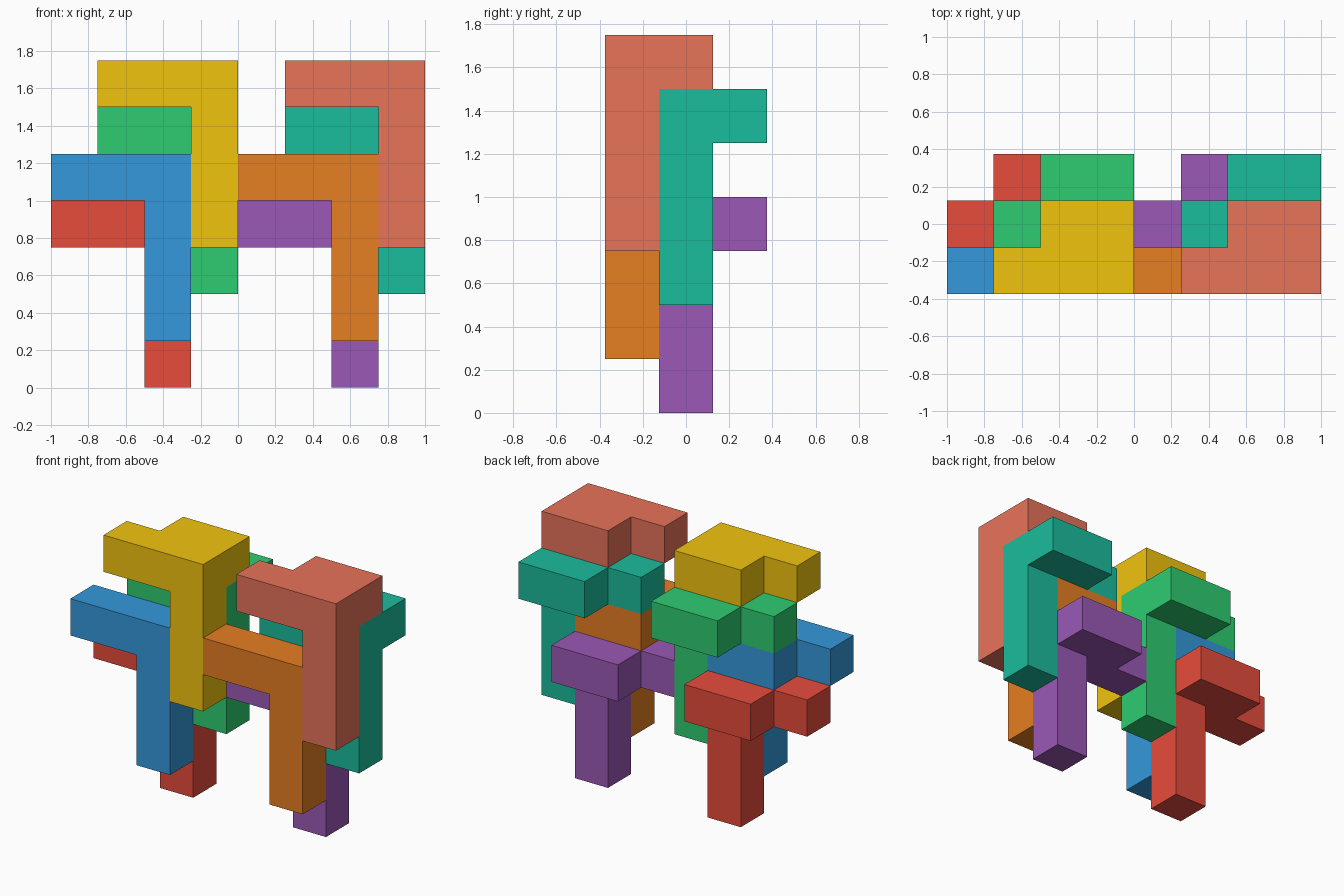
import bpy, bmesh, math
from mathutils import Vector

if "Cube" in bpy.data.objects:
    bpy.data.objects.remove(bpy.data.objects["Cube"])

U = 0.25  # edge of one cube cell

# Cells of one block: a three-cell arm, a long stem and a two-cell shelf behind
ARM = [(i, 0, 3) for i in range(3)]
STEM = [(2, 0, k) for k in range(3)]
SHELF = [(i, 1, 3) for i in (1, 2)]
CELLS = set(ARM + STEM + SHELF)


def block_mesh():
    """Outer skin of the cells, with coplanar faces merged."""
    bm = bmesh.new()
    for cell in CELLS:
        centre = Vector(cell) + Vector((0.5, 0.5, 0.5))
        for axis in range(3):
            for sign in (-1, 1):
                n = Vector((0, 0, 0))
                n[axis] = sign
                if tuple(int(c + d) for c, d in zip(cell, n)) in CELLS:
                    continue
                a = Vector((0, 0, 0))
                a[(axis + 1) % 3] = 0.5
                b = n.cross(a)
                mid = centre + n * 0.5
                corners = (mid - a - b, mid + a - b, mid + a + b, mid - a + b)
                bm.faces.new([bm.verts.new(p * U) for p in corners])
    bmesh.ops.remove_doubles(bm, verts=bm.verts[:], dist=0.001)
    bmesh.ops.dissolve_limit(bm, angle_limit=math.radians(1),
                             verts=bm.verts[:], edges=bm.edges[:])
    bmesh.ops.recalc_face_normals(bm, faces=bm.faces[:])
    mesh = bpy.data.meshes.new("block")
    bm.to_mesh(mesh)
    bm.free()
    return mesh


def linear(hex_code):
    vals = [int(hex_code[i:i + 2], 16) / 255 for i in (0, 2, 4)]
    return [v / 12.92 if v <= 0.04045 else ((v + 0.055) / 1.055) ** 2.4
            for v in vals] + [1.0]


# Position of each block in a cluster, with its left and right colours
BLOCKS = [
    ((0, 1, 0), ("red", "E74C3C"), ("purple", "9B59B6")),
    ((0, 0, 1), ("blue", "3498DB"), ("orange", "E67E22")),
    ((1, 1, 2), ("green", "2ECC71"), ("teal", "1ABC9C")),
    ((1, 0, 3), ("yellow", "F1C40F"), ("salmon", "E8735A")),
]

# Two identical clusters side by side
for pos, *colours in BLOCKS:
    for side, (name, code) in enumerate(colours):
        obj = bpy.data.objects.new(name + "_block", block_mesh())
        bpy.context.collection.objects.link(obj)
        obj.location = (-1 + (pos[0] + 4 * side) * U, -0.375 + pos[1] * U, pos[2] * U)
        mat = bpy.data.materials.new(name)
        mat.diffuse_color = linear(code)
        mat.use_nodes = True
        mat.node_tree.nodes["Principled BSDF"].inputs["Base Color"].default_value = mat.diffuse_color
        obj.data.materials.append(mat)
